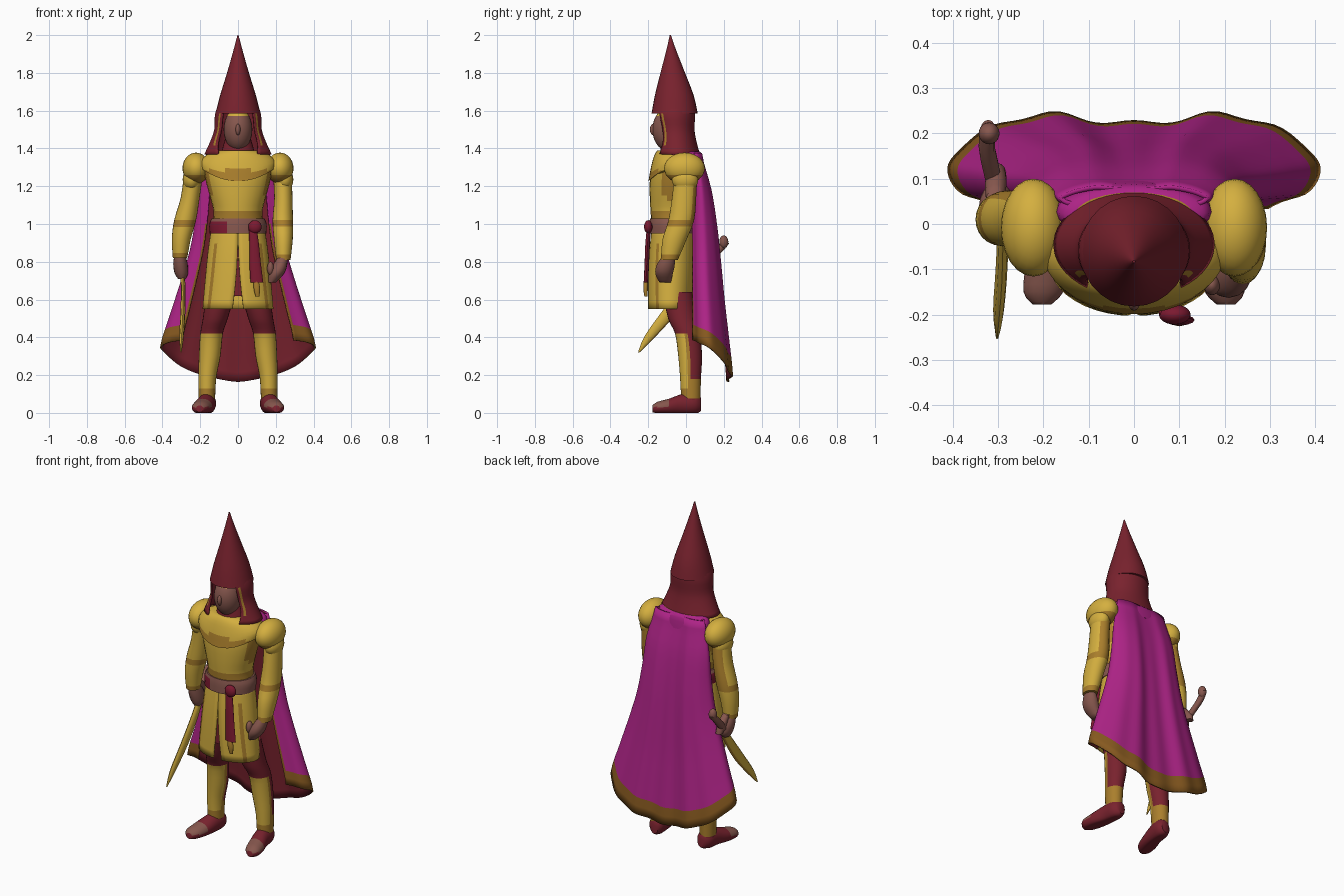
import bpy, bmesh, math
from mathutils import Vector

if "Cube" in bpy.data.objects:
    bpy.data.objects.remove(bpy.data.objects["Cube"])


def material(name, rgb):
    m = bpy.data.materials.new(name)
    m.diffuse_color = (*rgb, 1)
    m.use_nodes = True
    m.node_tree.nodes["Principled BSDF"].inputs["Base Color"].default_value = m.diffuse_color
    return m


RED = material("dark_red", (0.19, 0.016, 0.027))
GOLD = material("gold", (0.66, 0.43, 0.05))
OCHRE = material("ochre", (0.40, 0.21, 0.025))
MAGENTA = material("magenta", (0.42, 0.017, 0.24))
BROWN = material("hem_brown", (0.24, 0.10, 0.014))
SKIN = material("skin_brown", (0.24, 0.095, 0.075))
CRIMSON = material("crimson", (0.20, 0.01, 0.03))


def finish(name, bm, mats, rule=None, thick=0, offset=0):
    """Turn a bmesh into a smooth shaded object; rule(centre, normal, face index) picks a material."""
    bm.normal_update()
    for i, f in enumerate(bm.faces):
        if rule:
            f.material_index = int(rule(f.calc_center_median(), f.normal, i))
    me = bpy.data.meshes.new(name)
    bm.to_mesh(me)
    bm.free()
    ob = bpy.data.objects.new(name, me)
    bpy.context.collection.objects.link(ob)
    for m in mats:
        me.materials.append(m)
    if thick:
        mod = ob.modifiers.new("thickness", 'SOLIDIFY')
        mod.thickness, mod.offset = thick, -1
        mod.material_offset = offset
    bpy.context.view_layer.objects.active = ob
    ob.select_set(True)
    bpy.ops.object.shade_smooth_by_angle(angle=math.radians(50))
    ob.select_set(False)
    return ob


def grid(name, pts, mats, closed=False, **kw):
    """Skin rows of points; closed rows wrap round and get end caps."""
    bm = bmesh.new()
    rows = [[bm.verts.new(p) for p in row] for row in pts]
    n = len(rows[0])
    for a, b in zip(rows, rows[1:]):
        for j in range(n if closed else n - 1):
            k = (j + 1) % n
            bm.faces.new((a[j], b[j], b[k], a[k]))
    if closed:
        bm.faces.new(rows[0])
        bm.faces.new(rows[-1])
        bmesh.ops.recalc_face_normals(bm, faces=bm.faces)
    return finish(name, bm, mats, **kw)


def smooth_path(keys, steps):
    """Catmull-Rom interpolation of tuples."""
    out = []
    for i in range(len(keys) - 1):
        a, b, c, d = (keys[min(max(i + k, 0), len(keys) - 1)] for k in (-1, 0, 1, 2))
        for s in range(steps):
            t = s / steps
            out.append([0.5 * (2 * q + (r - p) * t + (2 * p - 5 * q + 4 * r - w) * t * t
                               + (3 * q - p - 3 * r + w) * t ** 3) for p, q, r, w in zip(a, b, c, d)])
    return out + [list(keys[-1])]


def loft(name, rings, mats, n=24, steps=3, axis='Z', warp=None, **kw):
    """Elliptical rings (x, y, z, rx, ry[, front gap angle]) listed top to bottom."""
    gap = len(rings[0]) == 6
    pts = []
    for r in smooth_path(rings, steps):
        g = math.radians(r[5]) if gap else 0
        row = []
        for j in range(n + 1 if gap else n):
            a = -math.pi / 2 + g + (2 * math.pi - 2 * g) * j / n
            c, s = r[3] * math.cos(a), r[4] * math.sin(a)
            p = Vector(r[:3]) + (Vector((c, s, 0)) if axis == 'Z' else Vector((c, 0, s)))
            row.append(warp(p) if warp else p)
        pts.append(row)
    return grid(name, pts, mats, closed=not gap, **kw)


def ball(name, c, r, mats, rule=None):
    bm = bmesh.new()
    bmesh.ops.create_uvsphere(bm, u_segments=24, v_segments=14, radius=1)
    for v in bm.verts:
        v.co = Vector((v.co.x * r[0] + c[0], v.co.y * r[1] + c[1], v.co.z * r[2] + c[2]))
    return finish(name, bm, mats, rule)


# Head: pointed hat, open hood, face, neck
loft("pointed_hat", [(0, -.083, 2, .003, .003), (0, -.078, 1.92, .024, .026), (0, -.07, 1.8, .058, .065),
                     (0, -.062, 1.68, .095, .103), (0, -.06, 1.585, .119, .122)], [RED], n=28)
loft("hood", [(0, -.06, 1.64, .1, .1, 38), (0, -.06, 1.58, .122, .108, 42), (0, -.055, 1.5, .126, .1, 46),
              (0, -.05, 1.44, .146, .105, 46), (0, -.045, 1.37, .178, .118, 36)], [RED, OCHRE], n=40,
     rule=lambda c, v, i: i % 40 in (1, 38) and c.z > 1.42, thick=.01)
ball("face", (0, -.092, 1.5), (.076, .086, .115), [SKIN, GOLD], lambda c, v, i: c.z > 1.568)
ball("nose", (0, -.173, 1.5), (.013, .018, .03), [SKIN])
loft("neck", [(0, -.06, 1.48, .06, .06), (0, -.06, 1.34, .1, .085)], [RED])

# Torso: cuirass, mantle, belt
loft("cuirass", [(0, -.055, 1.38, .12, .09), (0, -.055, 1.34, .18, .115), (0, -.065, 1.25, .175, .125),
                 (0, -.07, 1.15, .15, .122), (0, -.07, 1.07, .13, .118), (0, -.07, 1.0, .135, .113)],
     [GOLD, OCHRE], rule=lambda c, v, i: c.z < 1.06 or (c.z < 1.3 and abs(c.x) > .14))


def droop(p):
    t = max(0, min(1, (1.385 - p.z) / .085))
    front = max(0, -(p.y + .06) / .13)
    return Vector((p.x, p.y, p.z - .06 * t * front ** 2))


loft("mantle", [(0, -.06, 1.39, .1, .09), (0, -.06, 1.37, .16, .108), (0, -.06, 1.33, .2, .127),
                (0, -.062, 1.295, .196, .137)], [GOLD, OCHRE], n=36, warp=droop,
     rule=lambda c, v, i: c.y < -.1 and c.z < 1.285)
loft("belt", [(0, -.07, 1.03, .14, .12), (0, -.07, 1.0, .152, .125), (0, -.075, .95, .15, .122)],
     [SKIN, CRIMSON], n=32, rule=lambda c, v, i: c.x < -.06 and c.z < 1.01)

# Skirt with a front slit, and hips beneath
loft("skirt", [(0, -.07, .97, .143, .112, 0), (0, -.075, .85, .16, .12, 1), (0, -.08, .7, .175, .122, 4),
               (0, -.085, .55, .188, .118, 9)], [GOLD, OCHRE], n=40,
     rule=lambda c, v, i: i % 40 in (5, 34) and c.z < .9, thick=.012)
loft("hips", [(0, -.07, .9, .13, .09), (0, -.07, .62, .155, .09)], [RED])

# Hanging sash with knot and tassel
ball("sash_knot", (.09, -.2, .985), (.035, .022, .035), [CRIMSON])
loft("sash", [(.075, -.195, 1.0, .02, .01), (.085, -.203, .9, .025, .012), (.09, -.207, .8, .03, .012),
              (.1, -.212, .69, .034, .012)], [CRIMSON], n=12)
loft("tassel", [(.095, -.212, .71, .012, .01), (.1, -.214, .66, .018, .012), (.103, -.212, .615, .01, .008)],
     [OCHRE], n=10)

# Legs with greaves, shoes
for s, side in ((-1, "left"), (1, "right")):
    loft(side + "_leg", [(s * .09, -.045, .64, .078, .08), (s * .12, -.02, .5, .066, .075),
                         (s * .14, .008, .42, .06, .066), (s * .15, .022, .3, .057, .063),
                         (s * .163, .024, .18, .047, .055), (s * .165, .026, .04, .043, .05)],
         [RED, GOLD, OCHRE],
         rule=lambda c, v, i: 0 if c.z > .43 or c.z < .09 or (v.y > .1 and c.z > .16) else
         (2 if v.y > -.3 or c.z < .13 else 1))
    loft(side + "_shoe", [(s * .158, .08, .045, .025, .035), (s * .162, .05, .05, .046, .055),
                          (s * .17, -.02, .045, .047, .055), (s * .187, -.09, .033, .051, .042),
                          (s * .2, -.15, .027, .044, .032), (s * .203, -.178, .022, .02, .018)],
         [RED, SKIN], axis='Y', warp=lambda p: Vector((p.x, p.y, max(p.z, 0))),
         rule=lambda c, v, i: c.y < -.1 and c.z > .03)
    # Shoulder plates
    ball(side + "_pauldron", (s * .222, -.008, 1.295), (.072, .108, .083), [GOLD, OCHRE],
         lambda c, v, i: c.z < 1.26)
    ball(side + "_lower_pauldron", (s * .246, -.005, 1.235), (.047, .07, .06), [GOLD, OCHRE],
         lambda c, v, i: c.z < 1.2)

# Arms: left hangs with the sword, right reaches slightly forward
arm_rule = lambda c, v, i: 1.0 < c.z < 1.03 or c.z < .85 or (c.z > 1.02 and v.y > .6)
loft("left_arm", [(-.235, 0, 1.27, .05, .06), (-.253, .01, 1.14, .05, .062), (-.28, .012, 1.02, .058, .062),
                  (-.3, .01, .92, .05, .056), (-.307, .012, .82, .038, .043)], [GOLD, OCHRE], rule=arm_rule)
loft("right_arm", [(.235, 0, 1.27, .05, .06), (.24, -.01, 1.14, .048, .064), (.237, -.025, 1.02, .054, .068),
                   (.24, -.06, .92, .05, .064), (.24, -.088, .81, .038, .045)], [GOLD, OCHRE], rule=arm_rule)
loft("right_hand", [(.238, -.092, .83, .026, .034), (.222, -.108, .78, .038, .048), (.203, -.116, .735, .04, .046),
                    (.178, -.11, .69, .022, .03)], [SKIN], n=16)
ball("right_thumb", (.172, -.135, .765), (.018, .022, .036), [SKIN])
loft("left_hand", [(-.307, .015, .84, .028, .034), (-.305, .035, .79, .038, .05), (-.3, .045, .74, .036, .046),
                   (-.297, .04, .71, .02, .025)], [SKIN], n=16)

# Sword: flat blade, guard, grip and pommel
loft("sword_blade", [(-.298, .08, .77, .011, .024), (-.29, .01, .67, .012, .036), (-.292, -.09, .53, .013, .042),
                     (-.299, -.19, .405, .012, .03), (-.302, -.25, .32, .003, .004)], [GOLD, OCHRE], n=8,
     rule=lambda c, v, i: v.y > .5)
loft("sword_guard", [(-.307, .055, .85, .02, .02), (-.305, .09, .8, .024, .032), (-.303, .115, .755, .02, .02)],
     [SKIN], n=12)
loft("sword_grip", [(-.322, .208, .9, .017, .022), (-.325, .17, .86, .018, .028), (-.315, .12, .81, .018, .028),
                    (-.305, .07, .76, .016, .025)], [SKIN], n=12)
ball("sword_pommel", (-.32, .2, .905), (.023, .024, .034), [SKIN])

# Cloak: half section (width fraction, depth fraction, hem height), swept from neck to hem
half = [(0, .9, .165), (.25, .94, .18), (.5, 1, .205), (.75, .86, .25), (.95, .62, .32),
        (1, .42, .35), (.92, .18, .37), (.72, 0, .385)]
section = smooth_path([(-w, d, h) for w, d, h in half[:0:-1]] + half, 5)[::-1]
# Sweep stations: half width, front y, back y
sweep = smooth_path([(.165, .035, .085), (.205, .035, .135), (.225, .03, .165), (.255, .03, .185),
                     (.305, .03, .203), (.36, .03, .225), (.412, .03, .245)], 4)
rows = []
for i, (w, yf, yb) in enumerate(sweep):
    t = i / (len(sweep) - 1)
    rows.append([(x * w, yf + d * (yb - yf) + .006 * t * math.cos(x * 16), 1.375 + (h - 1.375) * t)
                 for x, d, h in section])
cols = len(section) - 1
last = len(sweep) - 3
grid("cloak", rows, [MAGENTA, BROWN, RED, RED], thick=.01, offset=2,
     rule=lambda c, v, i: i // cols >= last or (i % cols in (0, cols - 1) and i // cols > 8))
# Cloak yoke closing the shoulders at the neck
loft("cloak_yoke", [(0, .02, 1.385, .13, .05), (0, .025, 1.365, .166, .062), (0, .03, 1.3, .175, .066)],
     [MAGENTA, OCHRE], rule=lambda c, v, i: v.z > .95)
